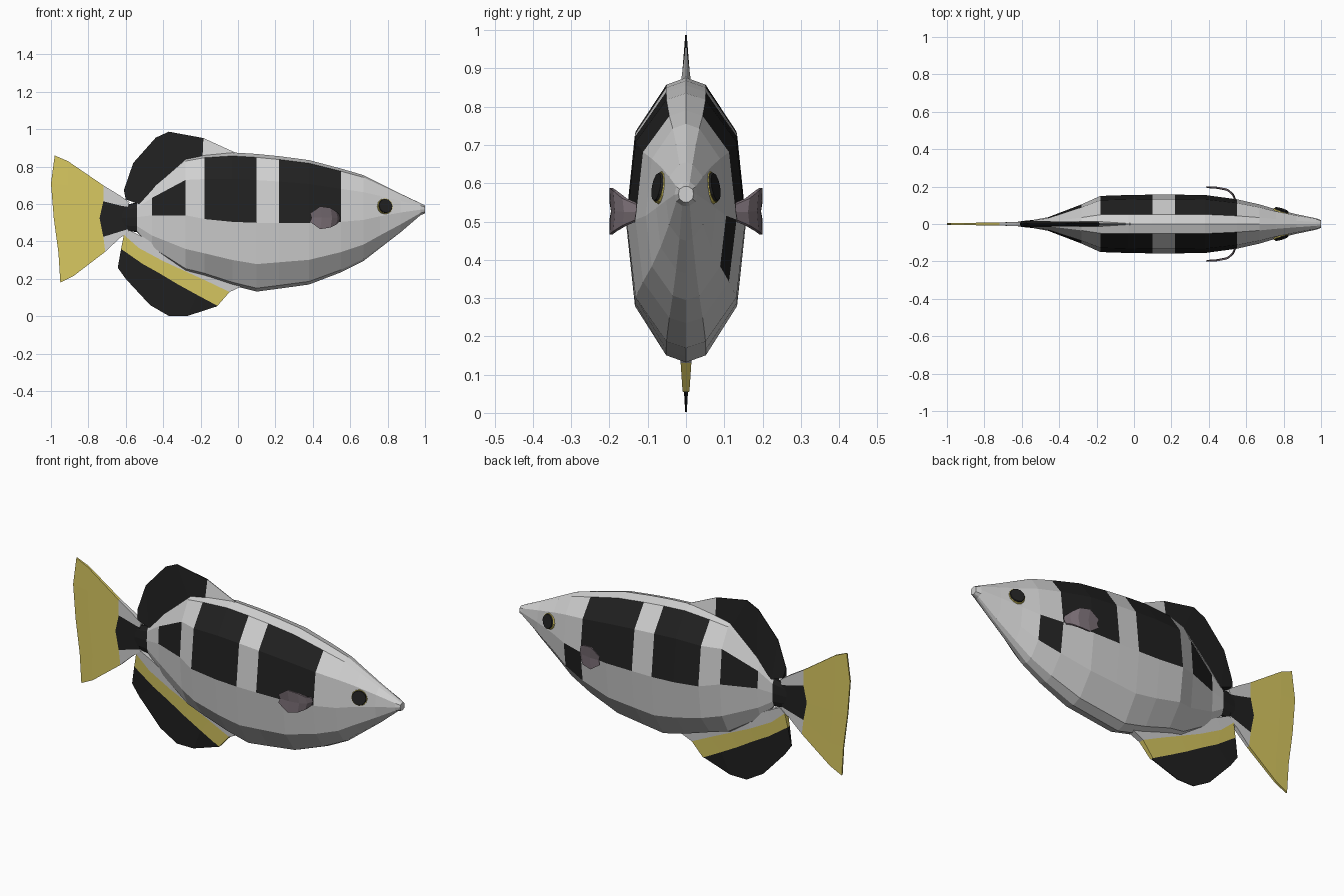
import bpy, bmesh, math
from mathutils import Matrix, Vector

if "Cube" in bpy.data.objects:
    bpy.data.objects.remove(bpy.data.objects["Cube"], do_unlink=True)


def material(name, r, g, b):
    m = bpy.data.materials.new(name)
    m.use_nodes = True
    m.diffuse_color = (r, g, b, 1)
    bsdf = m.node_tree.nodes["Principled BSDF"]
    bsdf.inputs["Base Color"].default_value = (r, g, b, 1)
    bsdf.inputs["Roughness"].default_value = 0.6
    return m


SILVER, DARK, YELLOW, MAUVE = range(4)
MATS = [material("silver_grey", 0.64, 0.64, 0.64),
        material("near_black", 0.015, 0.015, 0.015),
        material("fin_yellow", 0.69, 0.58, 0.12),
        material("mauve_grey", 0.18, 0.145, 0.165)]


def finish(bm, name):
    bmesh.ops.recalc_face_normals(bm, faces=bm.faces)
    mesh = bpy.data.meshes.new(name)
    bm.to_mesh(mesh)
    bm.free()
    for m in MATS:
        mesh.materials.append(m)
    obj = bpy.data.objects.new(name, mesh)
    bpy.context.collection.objects.link(obj)
    return obj


def fin(name, lines, halves, colour):
    """Thin closed plate lofted across lines of 3D points; halves = half thickness per line."""
    bm = bmesh.new()
    sheets = [[[bm.verts.new((x, y + s * h, z)) for x, y, z in line]
               for line, h in zip(lines, halves)] for s in (-1, 1)]
    rows, cols = len(lines), len(lines[0])
    for sheet in sheets:
        for i in range(rows - 1):
            for j in range(cols - 1):
                f = bm.faces.new((sheet[i][j], sheet[i][j + 1],
                                  sheet[i + 1][j + 1], sheet[i + 1][j]))
                f.material_index = colour(i, j)
    # rim joining the two sheets
    rim = [(0, j) for j in range(cols)] + [(i, cols - 1) for i in range(1, rows)]
    rim += [(rows - 1, j) for j in range(cols - 2, -1, -1)] + [(i, 0) for i in range(rows - 2, 0, -1)]
    a, b = sheets
    for (i, j), (k, l) in zip(rim, rim[1:] + rim[:1]):
        f = bm.faces.new((a[i][j], a[k][l], b[k][l], b[i][j]))
        f.material_index = colour(min(i, k, rows - 2), min(j, l, cols - 2))
    return finish(bm, name)


def flat(points):
    return [(x, 0, z) for x, z in points]


# Body: stations of x, bottom, middle, top, half width
STATIONS = [(-.62, .46, .525, .59, .012), (-.54, .45, .53, .61, .022),
            (-.46, .36, .54, .69, .036), (-.28, .24, .54, .845, .105),
            (-.18, .215, .52, .865, .15), (-.03, .165, .505, .876, .155),
            (.1, .132, .5, .868, .157), (.22, .148, .5, .856, .157),
            (.38, .17, .5, .835, .155), (.55, .235, .505, .79, .132),
            (.67, .295, .515, .755, .105), (.76, .365, .535, .71, .078),
            (.87, .45, .555, .655, .052), (.975, .54, .57, .605, .03),
            (1.0, .55, .572, .592, .02)]
HALF = [(0, 1), (.33, .95), (.85, .62), (1, 0), (.85, -.6), (.33, -.95), (0, -1)]
RING = HALF + [(-w, h) for w, h in HALF[-2:0:-1]]


def body_colour(x, row, left):
    if x < -.54:
        return DARK
    if row in (1, 2) and (-.18 < x < .1 or .22 < x < .55):
        return DARK
    if row == 2 and -.46 < x < -.28:
        return DARK
    if row == 3 and left and .55 < x < .67:
        return DARK
    return SILVER


bm = bmesh.new()
rings = []
for x, low, mid, top, width in STATIONS:
    rings.append([bm.verts.new((x, w * width, mid + h * ((top - mid) if h > 0 else (mid - low))))
                  for w, h in RING])
n = len(RING)
for i in range(len(rings) - 1):
    centre = (STATIONS[i][0] + STATIONS[i + 1][0]) / 2
    for k in range(n):
        q = (k + 1) % n
        f = bm.faces.new((rings[i][k], rings[i][q], rings[i + 1][q], rings[i + 1][k]))
        f.material_index = body_colour(centre, min(k, n - 1 - k), k < n // 2)
bm.faces.new(rings[0]).material_index = DARK
bm.faces.new(rings[-1])
finish(bm, "body")

# Tail fin: silver root with a dark middle, yellow fan
tail = [flat([(-.58, .61), (-.59, .585), (-.6, .525), (-.59, .465), (-.58, .45)]),
        flat([(-.63, .645), (-.62, .59), (-.62, .525), (-.64, .45), (-.63, .42)]),
        flat([(-.72, .70), (-.72, .615), (-.74, .525), (-.72, .425), (-.71, .345)]),
        flat([(-.91, .83), (-.91, .70), (-.9, .525), (-.88, .34), (-.88, .215)]),
        flat([(-.98, .86), (-1.0, .71), (-.985, .525), (-.96, .34), (-.95, .18)])]
fin("tail_fin", tail, (.012, .011, .008, .006, .004),
    lambda i, j: YELLOW if i > 1 else DARK if j in (1, 2) else SILVER)

# Dorsal fin
base = flat([(-.6, .625), (-.53, .60), (-.44, .67), (-.28, .81), (-.19, .84), (-.01, .86)])
edge = flat([(-.61, .675), (-.56, .82), (-.44, .955), (-.37, .987), (-.185, .953), (-.02, .878)])
fin("dorsal_fin", [base, edge], (.016, .002), lambda i, j: SILVER if j == 4 else DARK)

# Anal fin: silver base, yellow stripe, dark edge
anal = [flat([(-.58, .46), (-.5, .42), (-.38, .34), (-.28, .28), (-.12, .22), (.02, .16)]),
        flat([(-.61, .435), (-.53, .365), (-.4, .295), (-.28, .24), (-.16, .185), (-.045, .13)]),
        flat([(-.625, .36), (-.51, .28), (-.42, .23), (-.32, .17), (-.22, .115), (-.11, .056)]),
        flat([(-.643, .26), (-.6, .2), (-.47, .06), (-.37, .002), (-.27, .002), (-.113, .053)])]
fin("anal_fin", anal, (.018, .014, .009, .002), lambda i, j: (SILVER, YELLOW, DARK)[i])

# Paired pectoral fins and eyes
SWEEP = [(.54, .125, .505, .545), (.525, .16, .49, .56), (.495, .185, .475, .58),
         (.44, .196, .466, .588), (.385, .198, .505, .55)]
for side, s in (("left", 1), ("right", -1)):
    lines = [[(x, s * y, low), (x + .008, s * (y - .004), (low + high) / 2), (x, s * y, high)]
             for x, y, low, high in SWEEP]
    fin(side + "_pectoral_fin", lines, (.006, .006, .005, .004, .002), lambda i, j: MAUVE)

    normal = Vector((.32, s, .18)).normalized()
    turn = normal.to_track_quat('Z', 'Y').to_matrix().to_4x4()
    for part, colour, radius, depth, out in (("eye_rim", YELLOW, .045, .02, 0),
                                             ("eye_pupil", DARK, .04, .008, .012)):
        bm = bmesh.new()
        place = Matrix.Translation(Vector((.785, s * .063, .588)) + normal * out) @ turn
        bmesh.ops.create_cone(bm, cap_ends=True, segments=12, radius1=radius,
                              radius2=radius * .92, depth=depth, matrix=place)
        for f in bm.faces:
            f.material_index = colour
        finish(bm, side + "_" + part)
